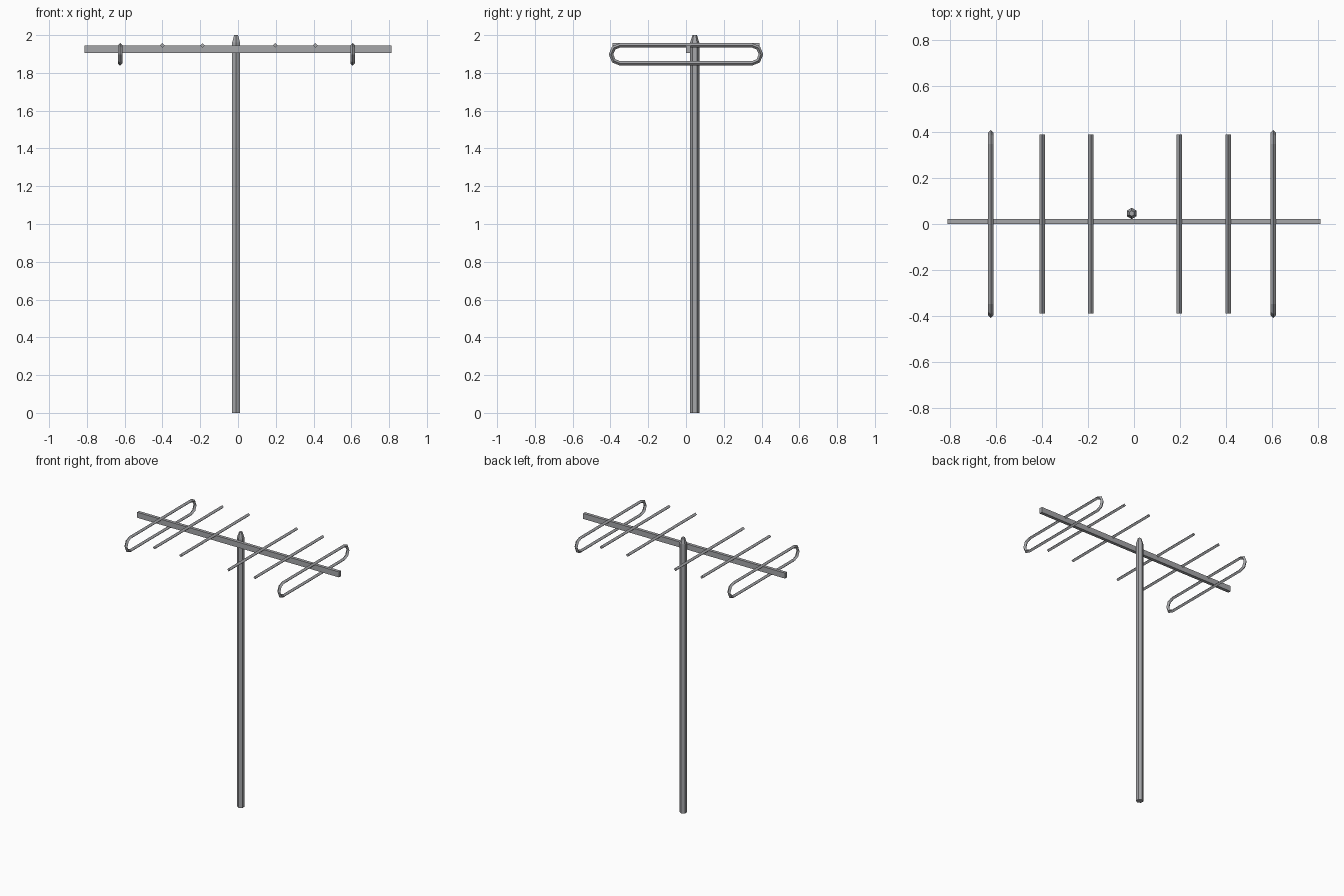
import bpy, bmesh, math
from mathutils import Matrix, Vector

if "Cube" in bpy.data.objects:
    bpy.data.objects.remove(bpy.data.objects["Cube"])

metal = bpy.data.materials.new("grey metal")
metal.diffuse_color = (0.38, 0.385, 0.40, 1)
metal.use_nodes = True
metal.node_tree.nodes["Principled BSDF"].inputs["Base Color"].default_value = metal.diffuse_color


def make(name, bm):
    bmesh.ops.recalc_face_normals(bm, faces=bm.faces)
    mesh = bpy.data.meshes.new(name)
    bm.to_mesh(mesh)
    bm.free()
    mesh.materials.append(metal)
    obj = bpy.data.objects.new(name, mesh)
    bpy.context.collection.objects.link(obj)
    return obj


def skin(bm, rings, closed=False):
    """Bridge a list of vertex rings, capping the ends unless closed."""
    n = len(rings[0])
    pairs = list(zip(rings, rings[1:] + rings[:1])) if closed else list(zip(rings, rings[1:]))
    for a, b in pairs:
        for i in range(n):
            j = (i + 1) % n
            bm.faces.new((a[i], a[j], b[j], b[i]))
    if not closed:
        bm.faces.new(rings[0])
        bm.faces.new(rings[-1])


# hexagonal mast with a tapered tip
bm = bmesh.new()
rings = []
for z, r in [(0, 0.0245), (1.96, 0.0245), (2.0, 0.012)]:
    rings.append([bm.verts.new((-0.01 + r * math.sin(k * math.pi / 3),
                                0.046 + r * math.cos(k * math.pi / 3), z)) for k in range(6)])
skin(bm, rings)
make("mast", bm)

# horizontal boom in front of the mast
bm = bmesh.new()
bmesh.ops.create_cube(bm, size=1, matrix=Matrix.Translation((0, 0.011, 1.926))
                      @ Matrix.Diagonal((1.625, 0.023, 0.04, 1)))
make("boom", bm)

# straight cross rods with a diamond section
T = 0.012
for i, x in enumerate((-0.40, -0.188, 0.198, 0.41)):
    bm = bmesh.new()
    rings = [[bm.verts.new((x + dx, y, 1.946 + dz))
              for dx, dz in ((T, 0), (0, T), (-T, 0), (0, -T))] for y in (-0.39, 0.39)]
    skin(bm, rings)
    make(f"cross_rod_{i + 1}", bm)

# long closed loops near the boom ends
R, HALF, ZC = 0.048, 0.349, 1.898
for name, x in (("left_loop", -0.624), ("right_loop", 0.607)):
    bm = bmesh.new()
    rings = []
    for side, start in ((1, -90), (-1, 90)):
        for k in range(5):
            a = math.radians(start + 45 * k)
            radial = Vector((0, math.cos(a), math.sin(a)))
            centre = Vector((x, side * HALF, ZC)) + radial * R
            ax = Vector((T, 0, 0))
            rings.append([bm.verts.new(centre + o)
                          for o in (radial * T, ax, -radial * T, -ax)])
    skin(bm, rings, closed=True)
    make(name, bm)
